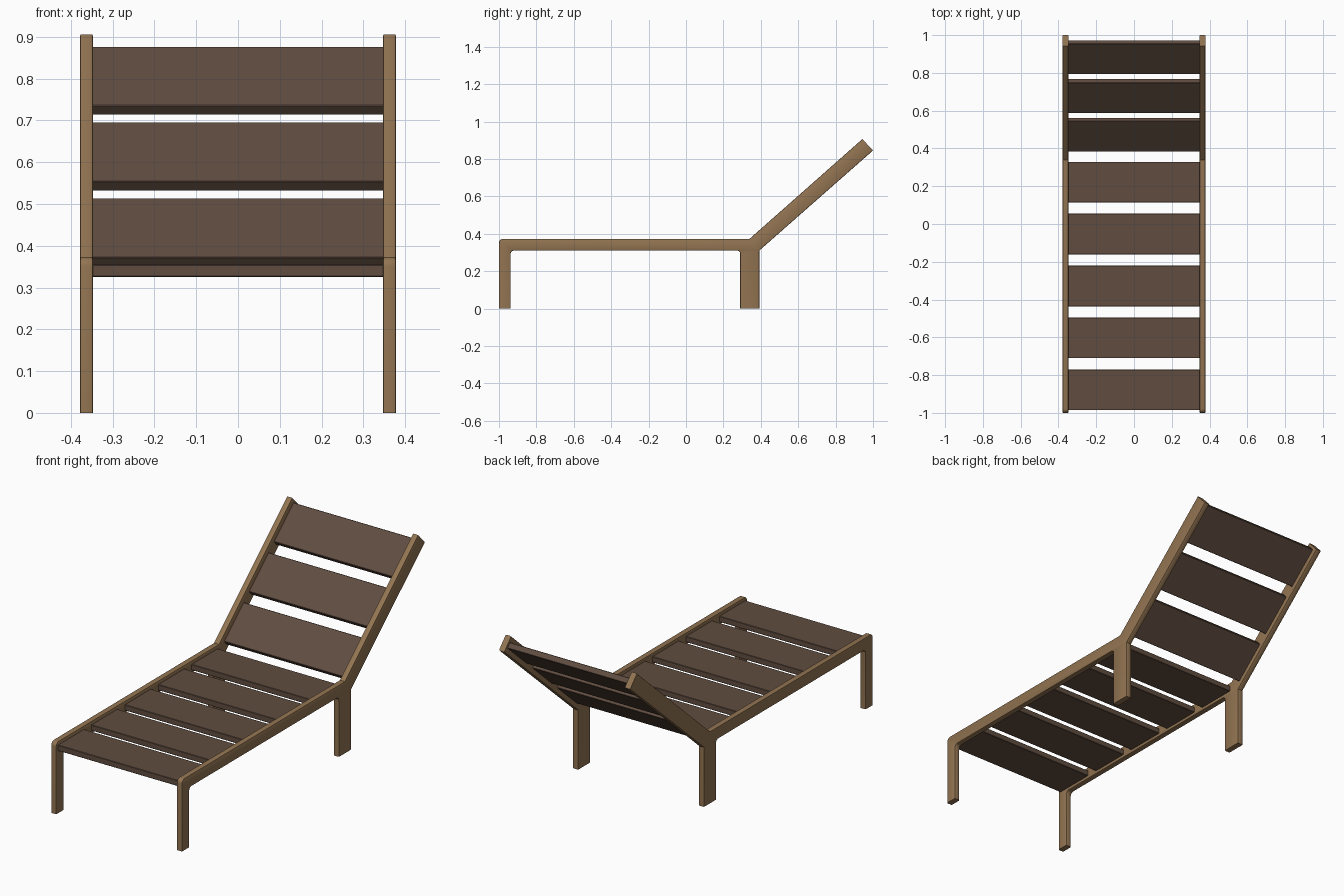
import bpy, bmesh, math
from mathutils import Vector

if "Cube" in bpy.data.objects:
    bpy.data.objects.remove(bpy.data.objects["Cube"])


def material(name, rgb):
    m = bpy.data.materials.new(name)
    m.diffuse_color = (*rgb, 1)
    m.use_nodes = True
    m.node_tree.nodes["Principled BSDF"].inputs["Base Color"].default_value = m.diffuse_color
    return m


LIGHT = material("light wood", (0.290, 0.175, 0.084))
DARK = material("dark wood", (0.117, 0.073, 0.051))

X_IN, X_OUT = 0.347, 0.378
PITCH = math.atan2(0.53, 0.60)      # backrest slope


def finish(bm, name, mat):
    bmesh.ops.recalc_face_normals(bm, faces=bm.faces)
    mesh = bpy.data.meshes.new(name)
    bm.to_mesh(mesh)
    bm.free()
    mesh.materials.append(mat)
    ob = bpy.data.objects.new(name, mesh)
    bpy.context.collection.objects.link(ob)
    bpy.ops.object.select_all(action='DESELECT')
    ob.select_set(True)
    bpy.context.view_layer.objects.active = ob
    bpy.ops.object.shade_smooth_by_angle(angle=math.radians(35))
    return ob


def fillet(points, steps=5):
    """Round every (y, z, radius) corner that has a radius."""
    out = []
    for i, (y, z, r) in enumerate(points):
        p = Vector((y, z))
        if r == 0:
            out.append(p)
            continue
        a = p + (Vector(points[i - 1][:2]) - p).normalized() * r
        b = p + (Vector(points[(i + 1) % len(points)][:2]) - p).normalized() * r
        c = a + b - p               # arc centre for right-angled corners
        for k in range(steps + 1):
            t = math.pi / 2 * k / steps
            out.append(c + (a - c) * math.cos(t) + (b - c) * math.sin(t))
    return out


# Side frames: legs, rail and backrest post in one outline
outline = fillet([
    (-1.0, 0, 0), (-0.938, 0, 0), (-0.938, 0.31, 0.018),
    (0.29, 0.31, 0.018), (0.29, 0, 0), (0.392, 0, 0), (0.392, 0.31, 0),
    (1.0, 0.845, 0), (0.943, 0.906, 0), (0.34, 0.373, 0), (-1.0, 0.373, 0.022)])


def side_frame(name, side):
    bm = bmesh.new()
    loops = [[bm.verts.new((side * x, p.x, p.y)) for p in outline]
             for x in (X_IN, X_OUT)]
    n = len(outline)
    bm.faces.new(loops[0])
    bm.faces.new(loops[1])
    for i in range(n):
        j = (i + 1) % n
        bm.faces.new((loops[0][i], loops[0][j], loops[1][j], loops[1][i]))
    bmesh.ops.recalc_face_normals(bm, faces=bm.faces)

    # Soften the long edges, leaving the feet and post ends square
    def is_long(e):
        a, b = (v.co for v in e.verts)
        foot = max(a.z, b.z) < 0.001
        tip = min(a.z, b.z) > 0.8
        return abs(a.x - b.x) < 1e-5 and not foot and not tip

    bmesh.ops.bevel(bm, geom=[e for e in bm.edges if is_long(e)], offset=0.005,
                    segments=2, profile=0.5, affect='EDGES')
    finish(bm, name, LIGHT)


side_frame("left_side_frame", -1)
side_frame("right_side_frame", 1)


# Slats between the frames
def slat(name, centre, tilt):
    bm = bmesh.new()
    bmesh.ops.create_cube(bm, size=1)
    for v in bm.verts:
        v.co = Vector((v.co.x * 2 * X_IN, v.co.y * 0.215, v.co.z * 0.030))
    long_edges = [e for e in bm.edges
                  if abs(e.verts[0].co.x - e.verts[1].co.x) > 0.1]
    bmesh.ops.bevel(bm, geom=long_edges, offset=0.002, segments=1,
                    affect='EDGES')
    ob = finish(bm, name, DARK)
    ob.location = (0, *centre)
    ob.rotation_euler.x = tilt


for i in range(5):
    slat(f"seat_slat_{i + 1}", (-0.878 + 0.275 * i, 0.340), 0)

along = Vector((math.cos(PITCH), math.sin(PITCH)))
normal = Vector((-along.y, along.x))
for i in range(3):
    corner = Vector((0.382 + 0.205 * i, 0.372 + 0.1815 * i))
    slat(f"back_slat_{i + 1}", corner + along * 0.1075 - normal * 0.015, PITCH)
